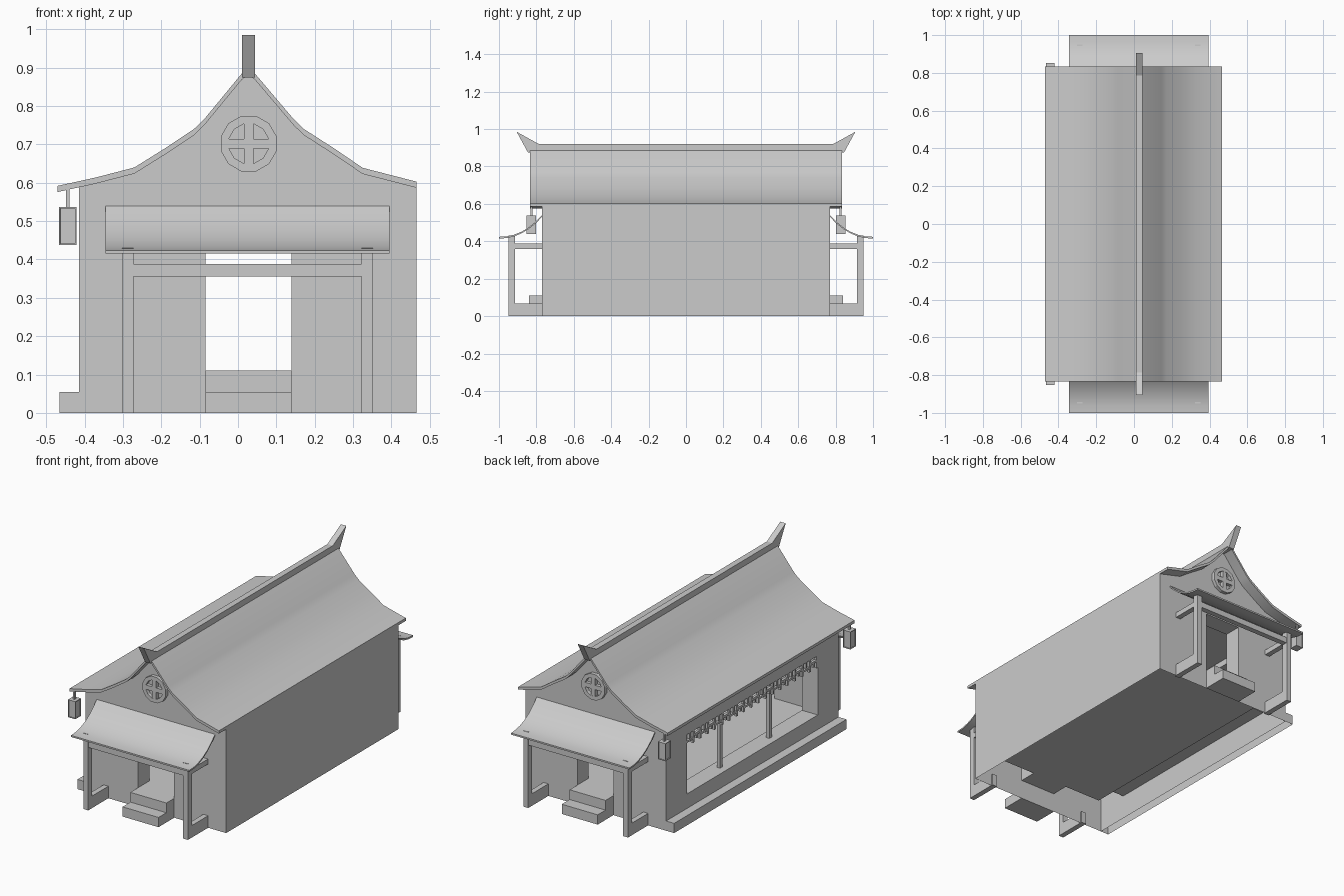
import bpy, bmesh, math
from mathutils import Vector

cube = bpy.data.objects.get("Cube")
if cube:
    bpy.data.objects.remove(cube, do_unlink=True)

GREY = 0.6
stone = bpy.data.materials.new("plain grey")
stone.use_nodes = True
stone.diffuse_color = (GREY, GREY, GREY, 1)
stone.node_tree.nodes["Principled BSDF"].inputs["Base Color"].default_value = (GREY, GREY, GREY, 1)


def make(name, bm, smooth=False):
    bmesh.ops.recalc_face_normals(bm, faces=bm.faces)
    mesh = bpy.data.meshes.new(name)
    bm.to_mesh(mesh)
    bm.free()
    mesh.materials.append(stone)
    ob = bpy.data.objects.new(name, mesh)
    bpy.context.collection.objects.link(ob)
    if smooth:
        bpy.ops.object.select_all(action='DESELECT')
        ob.select_set(True)
        bpy.context.view_layer.objects.active = ob
        bpy.ops.object.shade_smooth_by_angle(angle=math.radians(35))
    return ob


def add_box(bm, x, y, z):
    """Box from (min, max) pairs on each axis."""
    verts = bmesh.ops.create_cube(bm, size=1)["verts"]
    for v in verts:
        for i, (a, b) in enumerate((x, y, z)):
            v.co[i] = min(a, b) if v.co[i] < 0 else max(a, b)
    return verts


def boxes(name, parts):
    bm = bmesh.new()
    for p in parts:
        add_box(bm, *p)
    return make(name, bm)


def prism(name, points, axis, start, end, smooth=False):
    """Extrude a closed outline along x or y; outline is in the other axis and z."""
    bm = bmesh.new()
    place = (lambda p: (start, *p)) if axis == 'x' else (lambda p: (p[0], start, p[1]))
    face = bm.faces.new([bm.verts.new(place(p)) for p in points])
    out = bmesh.ops.extrude_face_region(bm, geom=[face])["geom"]
    shift = Vector((end - start, 0, 0)) if axis == 'x' else Vector((0, end - start, 0))
    bmesh.ops.translate(bm, vec=shift, verts=[g for g in out if isinstance(g, bmesh.types.BMVert)])
    return make(name, bm, smooth)


def lower(points, d):
    return [(a, z - d) for a, z in points]


# Sweeping main roof
END, WALL_L, WALL_R = 0.77, -0.415, 0.465
DOOR = (-0.085, 0.14)
roof_top = [(-0.47, 0.592), (-0.37, 0.614), (-0.27, 0.64), (-0.19, 0.69), (-0.115, 0.74),
            (-0.088, 0.766), (0.01, 0.885), (0.027, 0.897), (0.044, 0.885),
            (0.145, 0.766), (0.172, 0.74), (0.25, 0.69), (0.325, 0.639), (0.465, 0.603)]
prism("main_roof", roof_top + lower(roof_top, 0.016)[::-1], 'y', -0.835, 0.835, True)

# Ridge with upturned ends
ridge = [(-0.845, 0.875), (-0.905, 0.985), (-0.785, 0.919)]
prism("roof_ridge", ridge + [(-y, z) for y, z in ridge[::-1]], 'x', 0.01, 0.044)

# Hall body with room, doorway and long window cut out, hollow underneath
wall_line = [(WALL_L, 0.603)] + roof_top[2:]
hall = prism("hall_walls", [(WALL_L, 0), *lower(wall_line, 0.008), (WALL_R, 0)], 'y', -END, END)
cutters = [
    boxes("room_cutter", [((WALL_L + 0.1, WALL_R - 0.1), (-0.67, 0.67), (0.11, 0.52))]),
    boxes("door_cutter", [(DOOR, (-0.9, 0.9), (0.11, 0.46))]),
    boxes("window_cutter", [((-0.5, -0.25), (-0.585, 0.585), (0.137, 0.485))]),
]
for c in cutters:
    mod = hall.modifiers.new(c.name, 'BOOLEAN')
    mod.operation, mod.solver, mod.object = 'DIFFERENCE', 'EXACT', c
    c.hide_render = True
bpy.context.view_layer.update()
cut_mesh = bpy.data.meshes.new_from_object(hall.evaluated_get(bpy.context.evaluated_depsgraph_get()))
hall.modifiers.clear()
hall.data = cut_mesh
for c in cutters:
    bpy.data.objects.remove(c, do_unlink=True)


def open_bottom(ob):
    bm = bmesh.new()
    bm.from_mesh(ob.data)
    low = [f for f in bm.faces if max(v.co.z for v in f.verts) < 0.001]
    bmesh.ops.delete(bm, geom=low, context='FACES')
    bm.to_mesh(ob.data)
    bm.free()


open_bottom(hall)
open_bottom(boxes("side_plinth", [((-0.465, WALL_L), (-END, END), (0, 0.055))]))

# Window posts and hanging lattice
boxes("window_posts", [((-0.375, -0.355), (y - 0.011, y + 0.011), (0.137, 0.485)) for y in (-0.22, 0.22)])
lattice, pitch, X = [], 0.13, (-0.415, -0.4)
lattice.append((X, (-0.585, 0.585), (0.472, 0.485)))
for i in range(9):
    y = -0.585 + pitch * i
    lattice += [
        (X, (y, y + 0.012), (0.405, 0.475)),
        (X, (y, y + 0.075), (0.44, 0.452)),
        (X, (y + 0.063, y + 0.075), (0.405, 0.475)),
        (X, (y + 0.03, y + 0.042), (0.42, 0.445)),
        (X, (y + 0.095, y + 0.107), (0.44, 0.475)),
        (X, (y + 0.07, y + 0.13), (0.425, 0.436)),
    ]
boxes("window_lattice", lattice)

# Parts repeated at both ends
eave = [(0.765, 0.545), (0.80, 0.508), (0.84, 0.475), (0.88, 0.451), (0.92, 0.435), (0.96, 0.426), (1.0, 0.424)]
for s, end in ((-1, "front"), (1, "back")):
    # Curved porch canopy
    outline = eave + lower(eave, 0.009)[::-1]
    prism(end + "_porch_roof", [(s * y, z) for y, z in outline], 'x', -0.345, 0.395, True)

    # Porch frame: posts, foot rails, side beams, cross beam
    frame = [((-0.30, 0.352), (s * 0.917, s * 0.948), (0.355, 0.388))]
    for x in ((-0.302, -0.272), (0.322, 0.352)):
        frame += [
            (x, (s * 0.915, s * 0.95), (0, 0.43)),
            (x, (s * 0.76, s * 0.95), (0, 0.068)),
            (x, (s * 0.765, s * 0.95), (0.36, 0.389)),
        ]
    boxes(end + "_porch_frame", frame)

    # Entrance steps
    boxes(end + "_steps", [(DOOR, (s * END, s * 0.91), (0, 0.055)),
                           (DOOR, (s * END, s * 0.84), (0.055, 0.11))])

    # Round gable ornament: twelve-sided ring and cross
    cx, cz, n = 0.028, 0.702, 12
    bm = bmesh.new()
    rings = []
    for r, y in ((0.075, 0.765), (0.075, 0.79), (0.053, 0.79), (0.053, 0.765)):
        angles = [2 * math.pi * (k + 0.5) / n for k in range(n)]
        rings.append([bm.verts.new((cx + r * math.cos(a), s * y, cz + r * math.sin(a))) for a in angles])
    for j in range(4):
        a, b = rings[j], rings[(j + 1) % 4]
        for k in range(n):
            m = (k + 1) % n
            bm.faces.new((a[k], a[m], b[m], b[k]))
    make(end + "_gable_ring", bm)
    w, r = 0.0125, 0.054
    boxes(end + "_gable_cross", [((cx - w, cx + w), (s * 0.765, s * 0.789), (cz - r, cz + r)),
                                 ((cx - r, cx + r), (s * 0.765, s * 0.789), (cz - w, cz + w))])

    # Hanging lantern with sunken panels
    bm = bmesh.new()
    add_box(bm, (-0.467, -0.421), (s * 0.802, s * 0.852), (0.438, 0.537))
    bm.normal_update()
    sides = [f for f in bm.faces if abs(f.normal.z) < 0.5]
    bmesh.ops.inset_individual(bm, faces=sides, thickness=0.005, depth=0)
    bmesh.ops.inset_individual(bm, faces=sides, thickness=0.0005, depth=-0.004)
    make(end + "_lantern", bm)
    boxes(end + "_lantern_rod", [((-0.449, -0.439), (s * 0.822, s * 0.832), (0.537, 0.59))])
